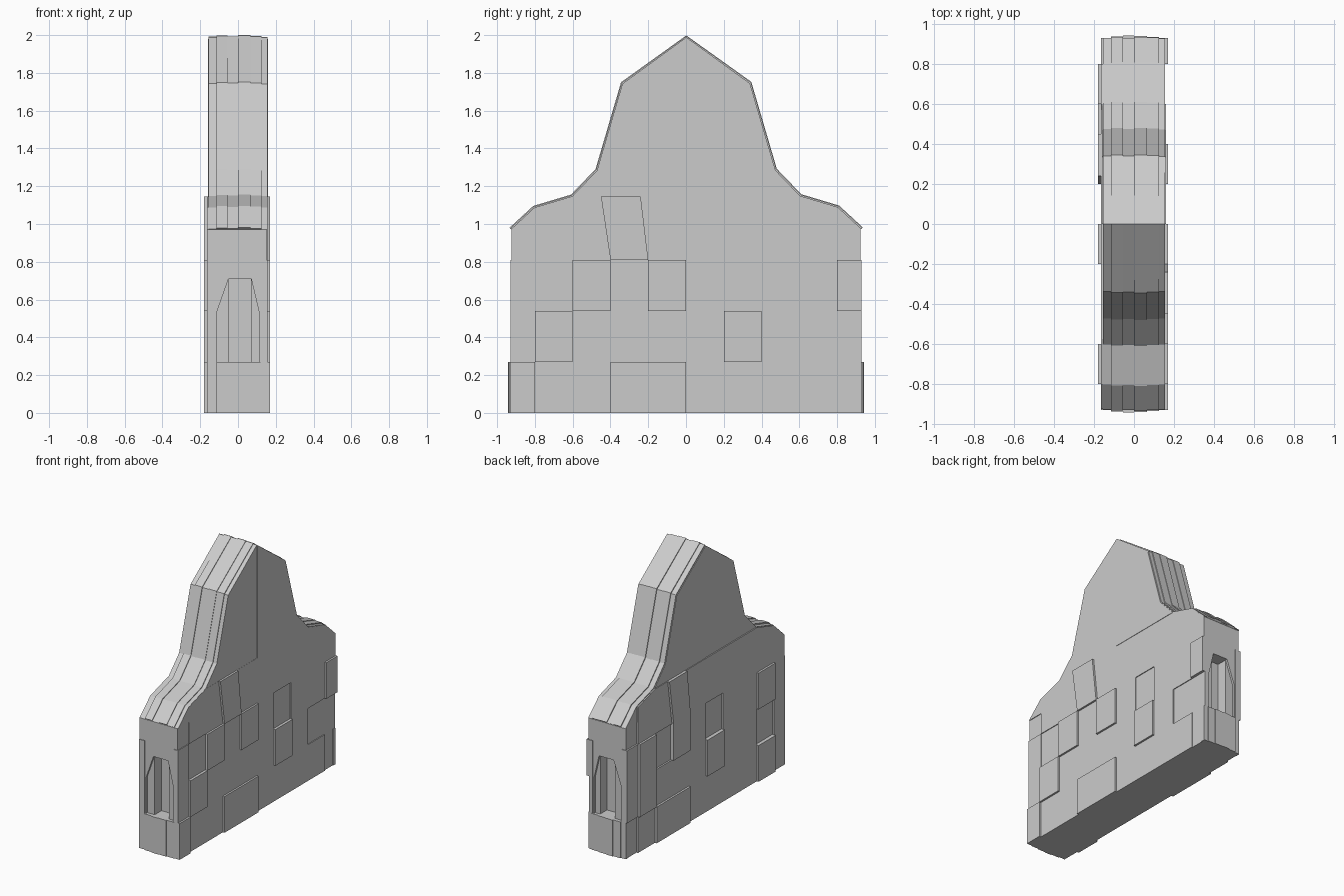
import bpy, bmesh

old = bpy.data.objects.get("Cube")
if old:
    bpy.data.objects.remove(old)

stone = bpy.data.materials.new("stone_grey")
stone.use_nodes = True
GREY = (0.6, 0.6, 0.6, 1)
stone.diffuse_color = GREY
stone.node_tree.nodes["Principled BSDF"].inputs["Base Color"].default_value = GREY


def prism(bm, outline, a, b, axis="x"):
    """Extrude a (y, z) outline along x, or an (x, z) outline along y."""
    def at(p, d):
        return (d, p[0], p[1]) if axis == "x" else (p[0], d, p[1])
    lo = [bm.verts.new(at(p, a)) for p in outline]
    hi = [bm.verts.new(at(p, b)) for p in outline]
    bm.faces.new(lo)
    bm.faces.new(hi[::-1])
    for i in range(len(lo)):
        j = (i + 1) % len(lo)
        bm.faces.new((lo[i], hi[i], hi[j], lo[j]))


def rect(u0, u1, v0, v1):
    return [(u0, v0), (u1, v0), (u1, v1), (u0, v1)]


def finish(bm, name):
    bmesh.ops.recalc_face_normals(bm, faces=bm.faces)
    mesh = bpy.data.meshes.new(name)
    bm.to_mesh(mesh)
    bm.free()
    mesh.materials.append(stone)
    obj = bpy.data.objects.new(name, mesh)
    bpy.context.collection.objects.link(obj)
    return obj


# Half of the stepped gable, from the eave to the peak
EDGE = [(0.925, 0.97), (0.80, 1.085), (0.60, 1.145), (0.47, 1.28),
        (0.335, 1.74), (0, 1.98)]

# Solid wall core
bm = bmesh.new()
left = [(-y, z) for y, z in EDGE]
right = EDGE[-2::-1]
prism(bm, [(-0.925, 0)] + left + right + [(0.925, 0)], -0.15, 0.15)
core = finish(bm, "wall_core")

# Niches cut into both narrow ends: a deep slot with a shallow sloped wing
def cut_niche(name, outline, y0, y1):
    bm = bmesh.new()
    prism(bm, outline, y0, y1, "y")
    cutter = finish(bm, name)
    cutter.hide_render = True
    cutter.hide_set(True)
    mod = core.modifiers.new(name, "BOOLEAN")
    mod.operation = "DIFFERENCE"
    mod.solver = "EXACT"
    mod.object = cutter


for end, s in (("front", -1), ("back", 1)):
    slot = rect(-0.05, 0.07, 0.27, 0.71)
    wing = [(-0.11, 0.27), (0.11, 0.27), (0.11, 0.54), (0.07, 0.71),
            (-0.05, 0.71), (-0.11, 0.54)]
    cut_niche(end + "_slot_cutter", slot, s * 0.83, s * 1.0)
    cut_niche(end + "_wing_cutter", wing, s * 0.91, s * 1.0)

# Bake the cuts and remove the cutters
bpy.context.view_layer.update()
baked = bpy.data.meshes.new_from_object(
    core.evaluated_get(bpy.context.evaluated_depsgraph_get()))
cutters = [m.object for m in core.modifiers]
core.modifiers.clear()
core.data = baked
for cutter in cutters:
    bpy.data.objects.remove(cutter)

# Stone blocks on the broad sides: one level letter per cell, low / mid / high
ROWS = [0, 0.27, 0.54, 0.81]
LEVELS = {
    1: {"l": 0.15, "m": 0.156, "h": 0.17},
    -1: {"l": 0.152, "m": 0.164, "h": 0.179},
}
PATTERN = {
    1: ["hmmhhmmmml", "mhmmmmhmll", "mlhmhmlmmh"],
    -1: ["mhmmmmhhml", "mlmmhmmmhm", "mhmmlmhlhm"],
}


def column(i):
    return max(-0.93, min(0.93, -1 + 0.2 * i))


for s, side in ((1, "left"), (-1, "right")):
    depth = LEVELS[s]
    bm = bmesh.new()
    for r, line in enumerate(PATTERN[s]):
        for c, level in enumerate(line):
            prism(bm, rect(column(c), column(c + 1), ROWS[r], ROWS[r + 1]),
                  s * 0.12, s * depth[level])
    # Upper course, following the shoulders
    shoulder = [(0.4, 0.81), (0.8, 0.81), (0.8, 1.085), (0.6, 1.145), (0.45, 1.145)]
    corner = [(0.8, 0.81), (0.925, 0.81), (0.925, 0.97), (0.8, 1.085)]
    slanted = [(0.2, 0.81), (0.4, 0.81), (0.45, 1.145), (0.24, 1.145)]
    middle = [(0, 0.81), (0.2, 0.81), (0.24, 1.145), (0, 1.145)]
    for t in (-1, 1):
        high = t == -s
        for outline, level in ((shoulder, "m"), (corner, "l" if high else "m"),
                               (slanted, "h" if high else "m"), (middle, "m")):
            prism(bm, [(t * y, z) for y, z in outline], s * 0.12, s * depth[level])
    finish(bm, side + "_blocks")

    # Gable faces, split at the middle
    bm = bmesh.new()
    for t in (-1, 1):
        gable = [(t * y, z) for y, z in [(0, 1.145)] + EDGE[2:]]
        prism(bm, gable, s * 0.12, s * (0.153 if t < 0 else 0.159))
    finish(bm, side + "_gable")

# Coping strips over the roofline, each half raised by its own amount
STRIPS = [-0.155, -0.115, -0.055, 0, 0.065, 0.125, 0.155]
RAISE = {-1: [0.004, 0.014, 0.008, 0.015, 0.01, 0.003],
         1: [0.008, 0.016, 0.01, 0.018, 0.014, 0.006]}
for t, name in ((-1, "front_coping"), (1, "back_coping")):
    bm = bmesh.new()
    for i, o in enumerate(RAISE[t]):
        top = [(y + 0.6 * o, z + 0.7 * o) for y, z in EDGE[:-1]]
        outline = [(0, 0.97), (0.92, 0.97)] + top + [(0, 1.985 + 0.8 * o)]
        prism(bm, [(t * y, z) for y, z in outline], STRIPS[i], STRIPS[i + 1])
    finish(bm, name)

# Upright strips forming the plinth below each niche
for t, name in ((-1, "front_plinth"), (1, "back_plinth")):
    bm = bmesh.new()
    for i, o in enumerate([0.004, 0.012, 0.018, 0.015, 0.01, 0.003]):
        prism(bm, rect(STRIPS[i], STRIPS[i + 1], 0, 0.27),
              t * 0.9, t * (0.925 + o), "y")
    finish(bm, name)
